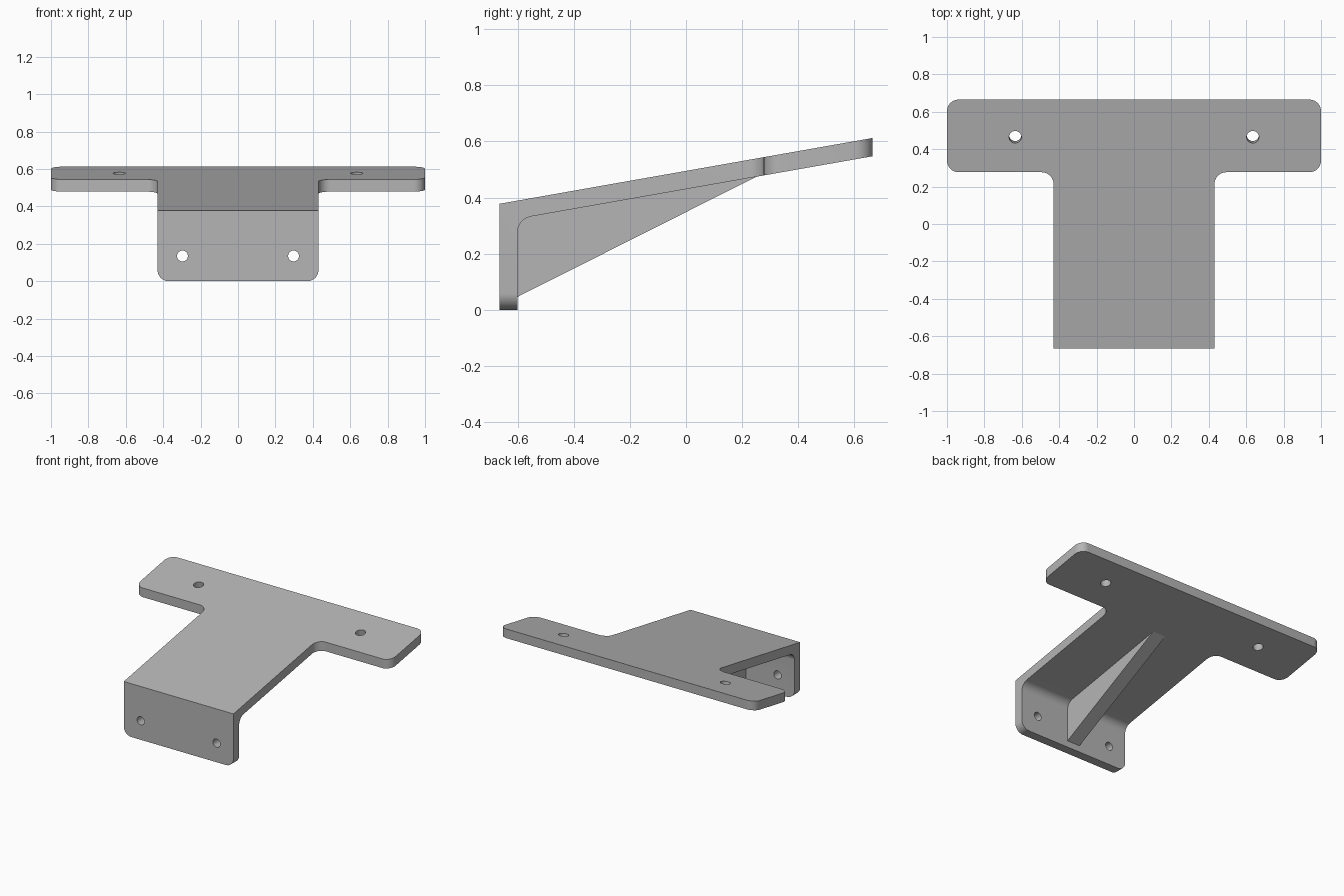
import bpy, bmesh, math
from mathutils import Vector, Matrix

cube = bpy.data.objects.get("Cube")
if cube:
    bpy.data.objects.remove(cube, do_unlink=True)

grey = bpy.data.materials.new("plain_grey")
grey.use_nodes = True
COLOUR = (0.46, 0.46, 0.46, 1)
grey.diffuse_color = COLOUR
grey.node_tree.nodes["Principled BSDF"].inputs["Base Color"].default_value = COLOUR

HALF_LENGTH, HALF_WIDTH, THICK = 0.665, 0.43, 0.064
TILT = math.radians(10)
FRONT_TOP = 0.378
INNER = THICK - HALF_LENGTH          # inside face of the front flange
DROP = THICK / math.cos(TILT)        # plate thickness measured vertically


def plate_top(y):
    return FRONT_TOP + math.tan(TILT) * (y + HALF_LENGTH)


def rounded(corners, steps=10):
    """Turn (a, b, radius) corners into a 2D outline with arc corners."""
    outline = []
    for i, (a, b, r) in enumerate(corners):
        p = Vector((a, b))
        if not r:
            outline.append(p)
            continue
        u = (Vector(corners[i - 1][:2]) - p).normalized()
        v = (Vector(corners[(i + 1) % len(corners)][:2]) - p).normalized()
        half = u.angle(v) / 2
        centre = p + (u + v).normalized() * (r / math.sin(half))
        start = p + u * (r / math.tan(half)) - centre
        end = p + v * (r / math.tan(half)) - centre
        sweep = start.angle_signed(end)
        for k in range(steps + 1):
            outline.append(centre + Matrix.Rotation(-sweep * k / steps, 2) @ start)
    return outline


def prism(name, outline, axis, low, high):
    """Extrude a 2D outline along the given axis (0, 1 or 2)."""
    bm = bmesh.new()
    verts = []
    for p in outline:
        co = list(p)
        co.insert(axis, low)
        verts.append(bm.verts.new(co))
    face = bm.faces.new(verts)
    new = bmesh.ops.extrude_face_region(bm, geom=[face])["geom"]
    shift = Vector((0, 0, 0))
    shift[axis] = high - low
    bmesh.ops.translate(bm, vec=shift,
                        verts=[g for g in new if isinstance(g, bmesh.types.BMVert)])
    bmesh.ops.recalc_face_normals(bm, faces=bm.faces)
    mesh = bpy.data.meshes.new(name)
    bm.to_mesh(mesh)
    bm.free()
    mesh.materials.append(grey)
    obj = bpy.data.objects.new(name, mesh)
    bpy.context.collection.objects.link(obj)
    return obj


def select(obj):
    bpy.ops.object.select_all(action='DESELECT')
    obj.select_set(True)
    bpy.context.view_layer.objects.active = obj


def cut(obj, tool, operation):
    select(obj)
    mod = obj.modifiers.new("cut", 'BOOLEAN')
    mod.operation, mod.object, mod.solver = operation, tool, 'EXACT'
    bpy.ops.object.modifier_apply(modifier=mod.name)
    bpy.data.objects.remove(tool, do_unlink=True)


def mirrored(half):
    return half + [(-a, b, r) for a, b, r in reversed(half)]


# Bent sheet: side profile with a filleted inner bend
L = HALF_LENGTH
bracket = prism("bracket", rounded([
    (-L, 0, 0), (INNER, 0, 0),
    (INNER, plate_top(INNER) - DROP, 0.06),
    (L, plate_top(L) - DROP, 0), (L, plate_top(L), 0),
    (-L, FRONT_TOP, 0)]), 0, -1.1, 1.1)

# T-shaped plan outline
plan = prism("plan_cutter", rounded(mirrored([
    (HALF_WIDTH, -0.8, 0), (HALF_WIDTH, 0.277, 0.065),
    (1, 0.277, 0.062), (1, L, 0.062)])), 2, -0.2, 1)
cut(bracket, plan, 'INTERSECT')

# Rounded lower corners of the front flange
front = prism("front_cutter", rounded(mirrored([
    (HALF_WIDTH, 0, 0.06), (HALF_WIDTH + 0.001, 0.42, 0),
    (1.2, 0.42, 0), (1.2, 1, 0)])), 1, -1, 1)
cut(bracket, front, 'INTERSECT')

# Screw holes: square to the plate at the back, straight through the flange
holes = [((0.635, 0.465, plate_top(0.465)), TILT, 0.033),
         ((0.297, -L, 0.135), math.pi / 2, 0.029)]
for (x, y, z), turn, radius in holes:
    for side in (-1, 1):
        bpy.ops.mesh.primitive_cylinder_add(
            vertices=32, radius=radius, depth=0.4,
            location=(side * x, y, z), rotation=(turn, 0, 0))
        cut(bracket, bpy.context.object, 'DIFFERENCE')

# Central bracing rib, slightly sunk into the sheet
RIB_BACK = 0.251
rib = prism("bracing_rib", [
    (INNER, 0.046), (INNER - 0.03, 0.046), (INNER - 0.03, 0.34),
    (RIB_BACK, plate_top(RIB_BACK) - 0.04),
    (RIB_BACK, plate_top(RIB_BACK) - DROP)], 0, -0.05, 0.05)

select(bracket)
bpy.ops.object.shade_smooth_by_angle(angle=math.radians(30))
